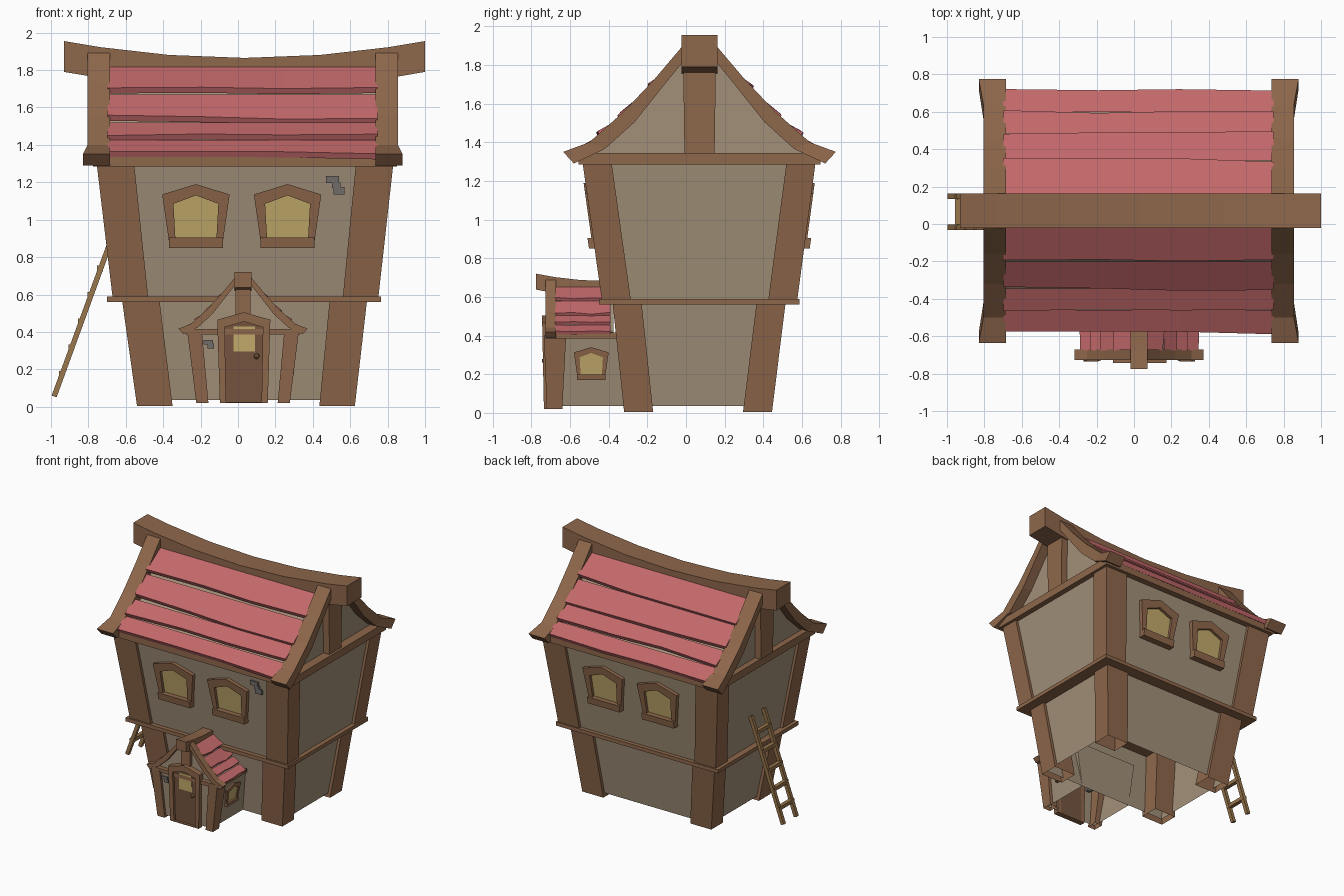
import bpy, bmesh, random
from mathutils import Vector, Matrix

if "Cube" in bpy.data.objects:
    bpy.data.objects.remove(bpy.data.objects["Cube"])

random.seed(4)

def mat(name, r, g, b):
    m = bpy.data.materials.new(name)
    m.diffuse_color = (r, g, b, 1)
    m.use_nodes = True
    m.node_tree.nodes["Principled BSDF"].inputs["Base Color"].default_value = m.diffuse_color
    return m

WOOD = mat("wood", .27, .135, .07)
DOOR = mat("door_wood", .18, .09, .05)
LADDER = mat("ladder_wood", .32, .18, .07)
WALL = mat("plaster", .36, .28, .19)
TILE = mat("red_tile", .55, .14, .145)
GLASS = mat("window_yellow", .55, .41, .15)
STONE = mat("stone", .16, .15, .14)

def loft(name, sections, m, caps=True, closed=False):
    """Skin a row of equal-sized cross-sections."""
    bm = bmesh.new()
    rows = [[bm.verts.new(p) for p in s] for s in sections]
    n = len(rows[0])
    pairs = list(zip(rows, rows[1:])) + ([(rows[-1], rows[0])] if closed else [])
    for a, b in pairs:
        for i in range(n):
            bm.faces.new((a[i], a[(i + 1) % n], b[(i + 1) % n], b[i]))
    if caps and not closed:
        bm.faces.new(rows[0])
        bm.faces.new(rows[-1])
    bmesh.ops.recalc_face_normals(bm, faces=bm.faces)
    me = bpy.data.meshes.new(name)
    bm.to_mesh(me)
    bm.free()
    me.materials.append(m)
    ob = bpy.data.objects.new(name, me)
    bpy.context.collection.objects.link(ob)
    return ob

def rect(x0, x1, y0, y1, z):
    return [(x0, y0, z), (x1, y0, z), (x1, y1, z), (x0, y1, z)]

def frustum(name, r0, z0, r1, z1, m, caps=True):
    return loft(name, [rect(*r0, z0), rect(*r1, z1)], m, caps)

def box(name, x0, x1, y0, y1, z0, z1, m):
    return frustum(name, (x0, x1, y0, y1), z0, (x0, x1, y0, y1), z1, m)

def bar(name, a, b, w, m):
    """Square bar between two points."""
    a, b = Vector(a), Vector(b)
    q = (b - a).to_track_quat('Z', 'Y')
    c = [q @ Vector(v) * w for v in ((-.5, -.5, 0), (.5, -.5, 0), (.5, .5, 0), (-.5, .5, 0))]
    return loft(name, [[a + v for v in c], [b + v for v in c]], m)

def frame_matrix(o, right, up, out):
    return Matrix((right, up, out)).transposed().to_4x4().copy(), Vector(o)

def plate(name, fm, pts, d0, d1, m):
    M, o = fm
    return loft(name, [[o + M @ Vector((x, y, d)) for x, y in pts] for d in (d0, d1)], m)

def ring(name, fm, outer, inner, d0, d1, m):
    M, o = fm
    return loft(name, [[o + M @ Vector(v) for v in ((*a, d0), (*a, d1), (*b, d1), (*b, d0))]
                       for a, b in zip(outer, inner)], m, closed=True)

def house_shape(w0, z0, w1, z1, zp):
    return [(-w0, z0), (-w1, z1), (0, zp), (w1, z1), (w0, z0)]

def scaled(pts, k):
    return [(x * k, y * k) for x, y in pts]

def window(name, fm, k=1.0):
    outer = scaled(house_shape(.145, .04, .18, .285, .34), k)
    inner = scaled(house_shape(.11, .055, .12, .235, .28), k)
    ring(name + "_frame", fm, outer, inner, -.01, .03 * k, WOOD)
    plate(name + "_glass", fm, inner, -.01, .008, GLASS)
    s = scaled([(-.145, 0), (.145, 0), (.145, .055), (-.145, .055)], k)
    plate(name + "_sill", fm, s, -.01, .05 * k, WOOD)

# roof profile: half-width and height above the eave line
OUT = [(.705, .005), (.57, .055), (.39, .215), (.23, .385), (.09, .55)]
INN = [(.65, -.055), (.49, .02), (.335, .16), (.18, .355), (.09, .465)]
EDGE = [(.08, .49), (.27, .335), (.415, .185), (.53, .09), (.65, -.005)]

def roof(name, pt, s0, s1, w, flare, gables):
    # barge boards at the gable ends
    for s, d in gables:
        for side in (-1, 1):
            secs = []
            for i, (o, n) in enumerate(zip(OUT, INN)):
                f = s + d * (flare if i == 0 else 0)
                b = s - d * w
                secs.append([pt(f, side * o[0], o[1]), pt(b, side * o[0], o[1]),
                             pt(b, side * n[0], n[1]), pt(f, side * n[0], n[1])])
            loft(name + "_barge_board", secs, WOOD)
        # king post
        e = s - d * w * .2
        loft(name + "_king_post", [[pt(e, u, h), pt(s - d * w, u, h), pt(s - d * w, -u, h), pt(e, -u, h)]
                                   for u, h in ((.078, 0), (.085, .5))], WOOD)
    # gable wall
    g = [(-u, h) for u, h in INN[1:]] + [(u, h) for u, h in reversed(INN[1:])]
    g = [(-.6, 0)] + g + [(.6, 0)]
    ins = w * .65
    loft(name + "_gable", [[pt(s, u, h) for u, h in g] for s in (s0 + ins, s1 - ins)], WALL)
    # overlapping tile rows with uneven lower edges
    a, b = s0 + w * .9, s1 - w * .9
    for side in (-1, 1):
        for (u0, h0), (u1, h1) in zip(EDGE, EDGE[1:]):
            secs = []
            for t in (0, .35, .65, 1):
                s = a + (b - a) * t
                j = random.uniform(-.07, .09)
                u, h = u1 + (u1 - u0) * j, h1 + (h1 - h0) * j + .02
                secs.append([pt(s, side * u0, h0 - .01), pt(s, side * u, h),
                             pt(s, side * (u - .015), h - .03), pt(s, side * u0, h0 - .04)])
            loft(name + "_tile_row", secs, TILE)

# storeys: outer rectangles (x0, x1, y0, y1) at each level
L0, L1 = (-.54, .625, -.32, .445), (-.62, .69, -.38, .515)
U0, U1 = (-.67, .75, -.435, .575), (-.755, .83, -.535, .67)

def inset(r, d):
    return (r[0] + d, r[1] - d, r[2] + d, r[3] - d)

def corner(r, i, j, wx, wy):
    x = sorted((r[i], r[i] + (wx if i == 0 else -wx)))
    y = sorted((r[2 + j], r[2 + j] + (wy if j == 0 else -wy)))
    return (*x, *y)

for name, r0, z0, r1, z1 in (("lower", L0, .005, L1, .57), ("upper", U0, .58, U1, 1.295)):
    frustum(name + "_wall", inset(r0, .022), max(z0, .035), inset(r1, .022), z1, WALL, False)
    for i in (0, 1):
        for j in (0, 1):
            frustum(name + "_corner_post", corner(r0, i, j, .19, .15), z0,
                    corner(r1, i, j, .2, .15), z1, WOOD, False)
box("floor_belt", -.70, .765, -.45, .587, .56, .59, WOOD)
box("eave_beam", -.775, .85, -.555, .695, 1.285, 1.345, WOOD)

# main roof and sagging ridge beam
def main_pt(s, u, h):
    return (s, .07 + u, 1.345 + h)

roof("main_roof", main_pt, -.805, .855, .12, .025, [(-.805, -1), (.855, 1)])

def ridge(name, pt, stations, th):
    loft(name, [[pt(s, -.0925, h), pt(s, .0925, h), pt(s, .0925, h - th), pt(s, -.0925, h - th)]
                for s, h in stations], WOOD)

ridge("ridge_beam", main_pt,
      [(.035 + .965 * t, .52 + .09 * t * t) for t in (-1, -.8, -.42, 0, .42, .8, 1)], .165)

# upper windows, front and back
for x in (-.225, .265):
    window("front_window", frame_matrix((x, -.452, .85), (1, 0, 0), (0, -.14, 1), (0, -1, 0)))
    window("back_window", frame_matrix((x + .03, .59, .85), (-1, 0, 0), (0, .135, 1), (0, 1, 0)))

# porch
C = .027
frustum("porch_wall", (C - .225, C + .225, -.70, -.30), .035,
        (C - .28, C + .28, -.715, -.30), .40, WALL, False)
for d in (-1, 1):
    a0, a1 = sorted((C + d * .25, C + d * .185))
    b0, b1 = sorted((C + d * .298, C + d * .22))
    frustum("porch_post", (a0, a1, -.72, -.64), .02, (b0, b1, -.735, -.62), .40, WOOD, False)
box("porch_beam", C - .305, C + .305, -.728, -.36, .385, .415, WOOD)

def porch_pt(s, u, h):
    return (C + .49 * u, s, .415 + .5 * h)

roof("porch_roof", porch_pt, -.727, -.34, .055, 0, [(-.727, -1)])
ridge("porch_ridge", porch_pt, [(-.775, .61), (-.68, .575), (-.55, .545), (-.36, .53)], .165)
window("porch_window", frame_matrix((C + .245, -.49, .17), (0, 1, 0), (.15, 0, 1), (1, 0, 0)), .5)

# door
fm = frame_matrix((.031, -.70, .02), (1, 0, 0), (0, -.02, 1), (0, -1, 0))
inner = house_shape(.095, .005, .102, .405, .435)
ring("door_frame", fm, house_shape(.128, 0, .142, .445, .485), inner, -.01, .035, WOOD)
plate("door", fm, inner, -.01, .015, DOOR)
plate("door_window", fm, [(-.055, .275), (.06, .275), (.06, .41), (-.055, .41)], 0, .02, GLASS)
bm = bmesh.new()
bmesh.ops.create_icosphere(bm, subdivisions=1, radius=.017,
                           matrix=Matrix.Translation((.1, -.73, .27)))
me = bpy.data.meshes.new("door_knob")
bm.to_mesh(me)
bm.free()
me.materials.append(LADDER)
bpy.context.collection.objects.link(bpy.data.objects.new("door_knob", me))

# exposed stones
for x, z, w, h, y in ((.505, 1.215, .07, .035, -.505), (.525, 1.185, .045, .03, -.502),
                      (.54, 1.155, .06, .04, -.498), (-.16, .345, .05, .025, -.712),
                      (-.145, .325, .035, .025, -.711)):
    box("stone", x - w / 2, x + w / 2, y - .012, y + .02, z - h / 2, z + h / 2, STONE)

# ladder leaning on the left side
lo, hi = Vector((-.983, 0, .055)), Vector((-.69, 0, .86))
for y in (-.018, .148):
    off = Vector((0, y, 0))
    bar("ladder_rail", lo + off, hi + off, .028, LADDER)
for i in range(5):
    p = lo.lerp(hi, .15 + .175 * i)
    bar("ladder_rung", p + Vector((-.004, -.03, 0)), p + Vector((-.004, .16, 0)), .03, LADDER)
